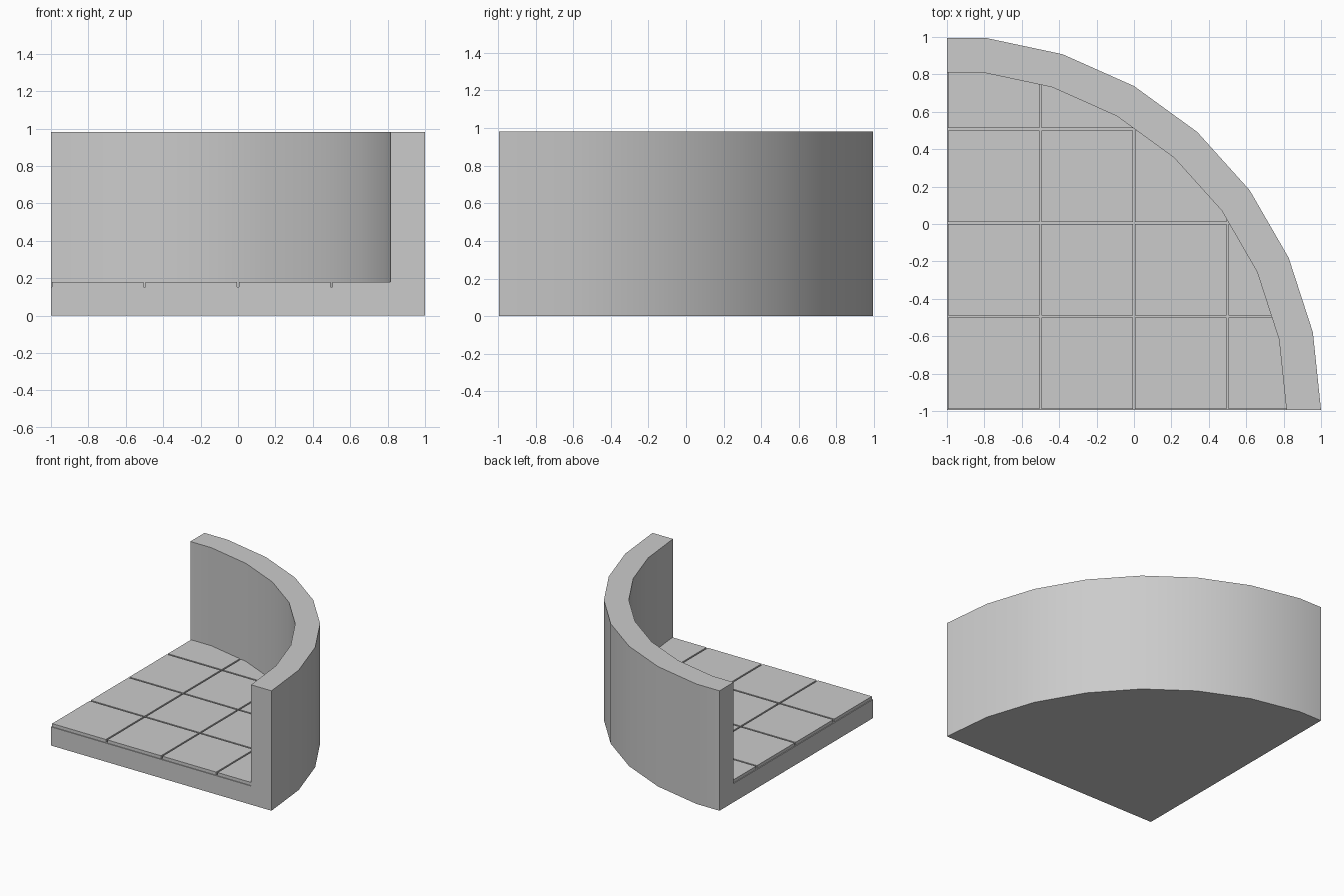
import bpy, bmesh, math
from mathutils import Vector

if "Cube" in bpy.data.objects:
    bpy.data.objects.remove(bpy.data.objects["Cube"], do_unlink=True)

RADIUS, INNER = 2.0, 1.815
CX, CY = -1.0, -RADIUS * math.sin(math.radians(84)) / 2
WALL_TOP, TILE_TOP, GROOVE_Z = 0.983, 0.179, 0.153
PITCH, HALF_GAP = 0.5, 0.0065

stone = bpy.data.materials.new("grey stone")
stone.use_nodes = True
grey = (0.6, 0.6, 0.6, 1.0)
stone.diffuse_color = grey
stone.node_tree.nodes["Principled BSDF"].inputs["Base Color"].default_value = grey


def sector(radius, overhang=0.0):
    """Quarter outline of a thirty-sided circle around the corner."""
    arc = [(CX + radius * math.cos(math.radians(a)),
            CY + radius * math.sin(math.radians(a))) for a in range(0, 85, 12)]
    left, front = CX - overhang, CY - overhang
    pts = [(left, front), (arc[0][0], front)]
    if overhang:
        pts.append(arc[0])
    return pts + arc[1:] + [(left, arc[-1][1])]


def add_prism(bm, pts, z0, z1):
    low = [bm.verts.new((x, y, z0)) for x, y in pts]
    high = [bm.verts.new((x, y, z1)) for x, y in pts]
    bm.faces.new(low[::-1])
    bm.faces.new(high)
    for i in range(len(pts)):
        j = (i + 1) % len(pts)
        bm.faces.new((low[i], low[j], high[j], high[i]))


def finish(name, bm):
    bmesh.ops.recalc_face_normals(bm, faces=bm.faces)
    mesh = bpy.data.meshes.new(name)
    bm.to_mesh(mesh)
    bm.free()
    mesh.materials.append(stone)
    ob = bpy.data.objects.new(name, mesh)
    bpy.context.collection.objects.link(ob)
    return ob


def activate(ob):
    bpy.ops.object.select_all(action="DESELECT")
    ob.select_set(True)
    bpy.context.view_layer.objects.active = ob


def clip(pts, planes):
    """Keep the part of an outline on the positive side of every plane."""
    bm = bmesh.new()
    bm.faces.new([bm.verts.new((x, y, 0)) for x, y in pts])
    for co, no in planes:
        bmesh.ops.bisect_plane(bm, geom=bm.verts[:] + bm.edges[:] + bm.faces[:],
                               plane_co=co, plane_no=no, clear_inner=True)
    faces = list(bm.faces)
    out = [(v.co.x, v.co.y) for v in faces[0].verts] if faces else []
    bm.free()
    return out


# Curved wall and floor slab in one solid, hollowed above the floor
bm = bmesh.new()
add_prism(bm, sector(RADIUS), 0, WALL_TOP)
wall = finish("curved_wall_and_base", bm)

bm = bmesh.new()
add_prism(bm, sector(INNER, 0.1), GROOVE_Z, WALL_TOP + 0.1)
cutter = finish("hollow_cutter", bm)
cutter.hide_render = True

activate(wall)
cut = wall.modifiers.new("hollow", "BOOLEAN")
cut.operation, cut.solver, cut.object = "DIFFERENCE", "EXACT", cutter
bpy.ops.object.modifier_apply(modifier=cut.name)
bpy.data.objects.remove(cutter, do_unlink=True)
bpy.ops.object.shade_smooth_by_angle(angle=math.radians(30))

# Square floor tiles, trimmed by the inside of the wall
bm = bmesh.new()
for col in range(4):
    for row in range(4):
        x0, y0 = CX + col * PITCH + HALF_GAP, CY + row * PITCH + HALF_GAP
        low = Vector((x0, y0, 0))
        high = low + Vector((1, 1, 0)) * (PITCH - 2 * HALF_GAP)
        tile = clip(sector(INNER), [(low, (1, 0, 0)), (low, (0, 1, 0)),
                                    (high, (-1, 0, 0)), (high, (0, -1, 0))])
        if len(tile) > 2:
            add_prism(bm, tile, GROOVE_Z, TILE_TOP)
finish("floor_tiles", bm)
